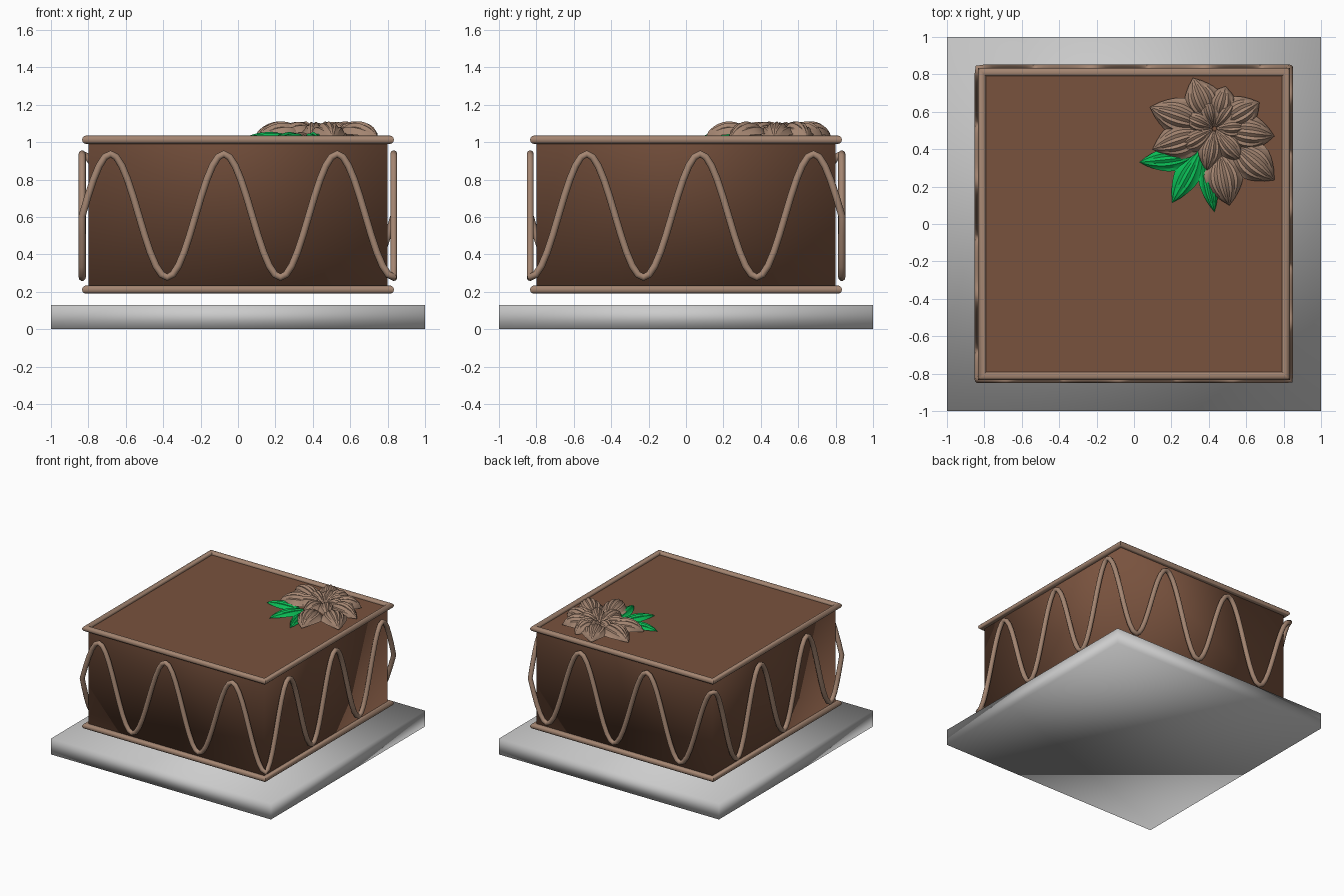
import bpy, bmesh, math
from mathutils import Vector

if "Cube" in bpy.data.objects:
    bpy.data.objects.remove(bpy.data.objects["Cube"])


def material(name, rgb):
    m = bpy.data.materials.new(name)
    m.diffuse_color = (*rgb, 1)
    m.use_nodes = True
    m.node_tree.nodes["Principled BSDF"].inputs["Base Color"].default_value = m.diffuse_color
    return m


CHOC = material("chocolate", (0.19, 0.085, 0.048))
CREAM = material("mocha_cream", (0.37, 0.235, 0.165))
GREEN = material("leaf_green", (0.003, 0.50, 0.09))


def mesh_object(name, bm, mat=None, smooth=True):
    bmesh.ops.recalc_face_normals(bm, faces=bm.faces)
    for f in bm.faces:
        f.smooth = smooth
    me = bpy.data.meshes.new(name)
    bm.to_mesh(me)
    bm.free()
    ob = bpy.data.objects.new(name, me)
    bpy.context.collection.objects.link(ob)
    if mat:
        me.materials.append(mat)
    return ob


def box(name, half, z0, z1, mat=None):
    bm = bmesh.new()
    bmesh.ops.create_cube(bm, size=1)
    for v in bm.verts:
        v.co = (v.co.x * 2 * half, v.co.y * 2 * half, z1 if v.co.z > 0 else z0)
    return mesh_object(name, bm, mat)


def square_rope(name, half, z, r, sides=12):
    """Round bead running round a square, with mitred corners."""
    bm = bmesh.new()
    rings = []
    for sx, sy in ((-1, -1), (1, -1), (1, 1), (-1, 1)):
        ring = []
        for k in range(sides):
            a = math.tau * k / sides
            d = half + r * math.cos(a)
            ring.append(bm.verts.new((sx * d, sy * d, z + r * math.sin(a))))
        rings.append(ring)
    for i in range(4):
        a, b = rings[i], rings[(i + 1) % 4]
        for k in range(sides):
            n = (k + 1) % sides
            bm.faces.new((a[k], b[k], b[n], a[n]))
    ob = mesh_object(name, bm, CREAM)
    ob.data.set_sharp_from_angle(angle=math.radians(40))


def petal(name, base, tip, width, z0, height, mat, rib=0.006, nu=12, nv=12):
    """Pointed, arched petal with sharp lengthwise ribs."""
    base, tip = Vector(base), Vector(tip)
    along = tip - base
    side = Vector((-along.y, along.x)).normalized()
    bm = bmesh.new()
    grid = []
    for i in range(nu + 1):
        t = i / nu
        s = max(math.sin(math.pi * t ** 1.15), 0)
        w = width / 2 * max(s ** 0.85, 0.01)
        row = []
        for j in range(nv + 1):
            v = 2 * j / nv - 1
            p = base + along * (t - 0.10 * v * v * s) + side * (w * v)
            z = z0 + height * s ** 0.6 * (1 - 0.8 * v * v)
            z += rib * s * (1 if j % 2 == 0 else -1)
            row.append(bm.verts.new((p.x, p.y, z)))
        grid.append(row)
    for i in range(nu):
        for j in range(nv):
            bm.faces.new((grid[i][j], grid[i + 1][j], grid[i + 1][j + 1], grid[i][j + 1]))
    ob = mesh_object(name, bm, mat)
    ob.data.set_sharp_from_angle(angle=math.radians(30))


# Board and cake body
box("cake_board", 1.0, 0.0, 0.13)
cake = box("cake_body", 0.80, 0.20, 1.01, CHOC)
for f in cake.data.polygons:
    f.use_smooth = f.normal.z < 0.5

# Piped borders
square_rope("top_border", 0.812, 1.013, 0.022)
square_rope("bottom_border", 0.812, 0.212, 0.022)

# Continuous wave of icing: eleven periods round the four sides
H, N = 0.833, 55
corners = [Vector(c) for c in ((-H, -H), (H, -H), (H, H), (-H, H))]
cu = bpy.data.curves.new("icing_wave", 'CURVE')
cu.dimensions = '3D'
cu.bevel_depth = 0.019
cu.bevel_resolution = 3
sp = cu.splines.new('POLY')
sp.points.add(4 * N - 1)
sp.use_cyclic_u = True
for i in range(4 * N):
    p = corners[i // N].lerp(corners[(i // N + 1) % 4], (i % N) / N)
    z = 0.607 + 0.33 * math.sin(math.tau * 11 * i / (4 * N))
    sp.points[i].co = (p.x, p.y, z, 1)
sp.use_smooth = True
cu.materials.append(CREAM)
bpy.context.collection.objects.link(bpy.data.objects.new("icing_wave", cu))

# Flower: outer petals
C = Vector((0.43, 0.51))
outer = [(0.315, 0.78), (0.49, 0.735), (0.67, 0.65), (0.75, 0.47),
         (0.75, 0.235), (0.51, 0.10), (0.10, 0.40), (0.085, 0.625)]
for i, t in enumerate(outer):
    start = C.lerp(Vector(t), 0.12 if i not in (4, 5) else 0.3)
    petal(f"outer_petal_{i + 1}", start, t, 0.21, 1.02, 0.085, CREAM)

# Flower: inner petals
for i in range(7):
    a = math.tau * i / 7 - 0.85
    d = Vector((math.cos(a), math.sin(a)))
    petal(f"inner_petal_{i + 1}", C + d * 0.01, C + d * (0.23 if i in (0, 6, 5) else 0.18),
          0.14, 1.035, 0.07, CREAM, rib=0.005, nv=10)

# Leaves
leaves = [((0.33, 0.36), (0.03, 0.33), 0.13), ((0.36, 0.40), (0.205, 0.115), 0.14),
          ((0.37, 0.36), (0.43, 0.065), 0.10)]
for i, (b, t, w) in enumerate(leaves):
    petal(f"leaf_{i + 1}", b, t, w, 1.015, 0.035, GREEN, rib=0.004, nv=8)
